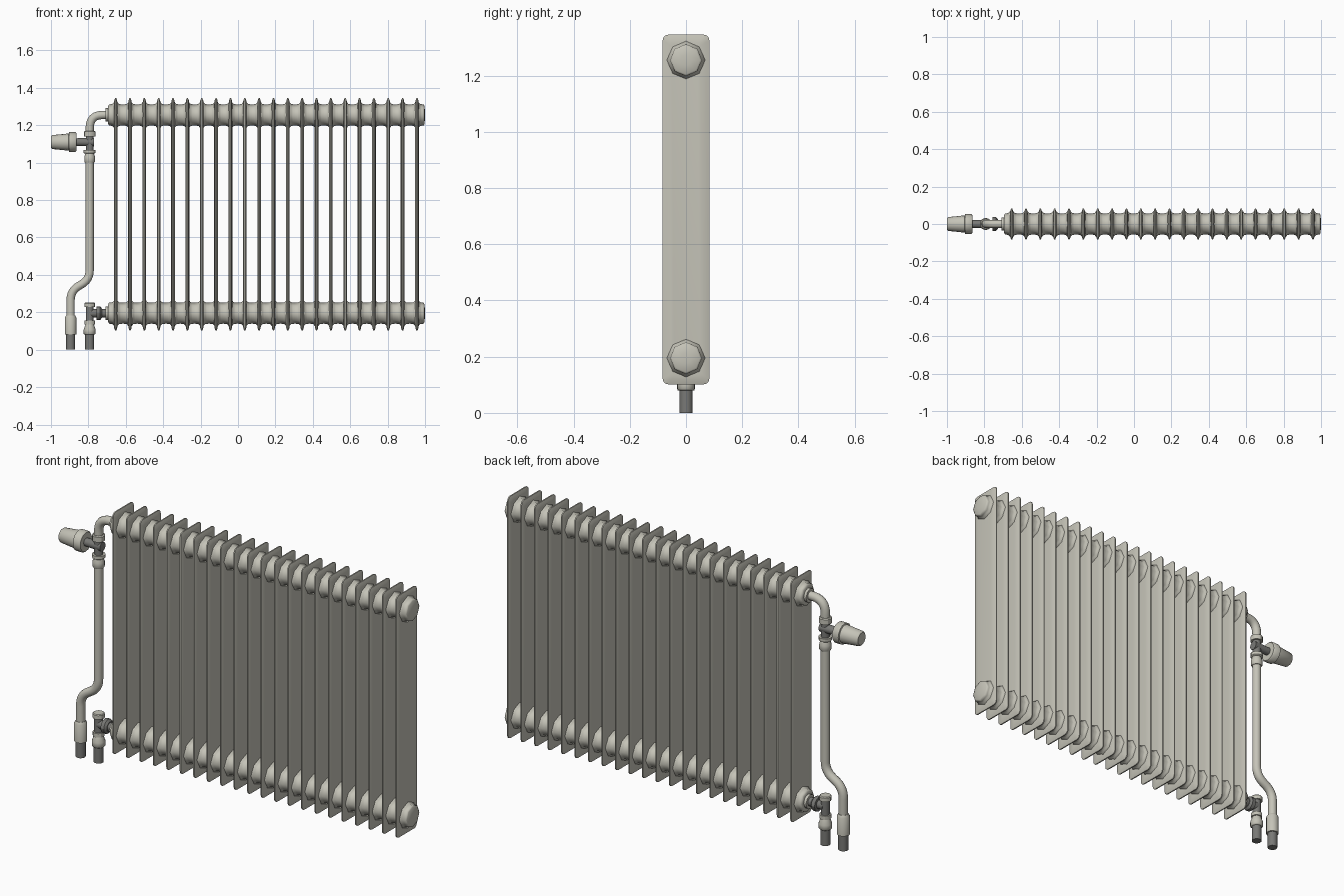
import bpy, bmesh, math
from mathutils import Vector

if "Cube" in bpy.data.objects:
    bpy.data.objects.remove(bpy.data.objects["Cube"])


def material(name, rgb):
    m = bpy.data.materials.new(name)
    m.diffuse_color = (*rgb, 1)
    m.use_nodes = True
    m.node_tree.nodes["Principled BSDF"].inputs["Base Color"].default_value = m.diffuse_color
    return m


CREAM = material("warm grey enamel", (0.56, 0.55, 0.48))
METAL = material("dark grey metal", (0.19, 0.19, 0.18))


def build(name, rings, mat, angle=50):
    """Skin a list of closed rings and cap both ends."""
    bm = bmesh.new()
    vs = [[bm.verts.new(p) for p in ring] for ring in rings]
    n = len(rings[0])
    for a, b in zip(vs, vs[1:]):
        for i in range(n):
            j = (i + 1) % n
            bm.faces.new((a[i], a[j], b[j], b[i]))
    bm.faces.new(vs[0])
    bm.faces.new(vs[-1])
    bmesh.ops.recalc_face_normals(bm, faces=bm.faces)
    me = bpy.data.meshes.new(name)
    bm.to_mesh(me)
    bm.free()
    me.materials.append(mat)
    ob = bpy.data.objects.new(name, me)
    bpy.context.collection.objects.link(ob)
    bpy.context.view_layer.objects.active = ob
    ob.select_set(True)
    bpy.ops.object.shade_smooth_by_angle(angle=math.radians(angle))
    ob.select_set(False)
    return ob


def lathe(name, axis, centre, profile, mat, sides=16, angle=50):
    """Profile of (position, radius) turned about x (centre = z) or z (centre = x)."""
    rings = []
    for t, r in profile:
        ring = []
        for i in range(sides):
            a = 2 * math.pi * i / sides
            c, s = r * math.cos(a), r * math.sin(a)
            ring.append((t, c, centre + s) if axis == 'x' else (centre + c, s, t))
        rings.append(ring)
    return build(name, rings, mat, angle)


def pipe(name, pts, radius, mat, bend=0.06, sides=16):
    """Round pipe through (x, z) points with rounded bends."""
    P = [Vector((x, 0, z)) for x, z in pts]
    path = [P[0]]
    for a, b, c in zip(P, P[1:], P[2:]):
        s, e = b + (a - b).normalized() * bend, b + (c - b).normalized() * bend
        path += [s.lerp(b, t / 6).lerp(b.lerp(e, t / 6), t / 6) for t in range(7)]
    path.append(P[-1])
    rings = []
    for i, p in enumerate(path):
        d = (path[min(i + 1, len(path) - 1)] - path[max(i - 1, 0)]).normalized()
        u, v = Vector((0, 1, 0)), d.cross(Vector((0, 1, 0)))
        rings.append([p + radius * (math.cos(a) * u + math.sin(a) * v)
                      for a in (2 * math.pi * k / sides for k in range(sides))])
    return build(name, rings, mat)


# radiator fins: thin rounded plates with bevelled edges
FINS, X0, STEP = 22, -0.654, 0.0767
ZT, ZB = 1.255, 0.195


def plate_ring(x, inset, r):
    hy, hz, ring = 0.083 - inset, 0.622 - inset, []
    for k, (sy, sz) in enumerate(((1, 1), (-1, 1), (-1, -1), (1, -1))):
        for j in range(4):
            a = math.pi / 2 * (k + j / 3)
            ring.append((x, sy * (hy - r) + r * math.cos(a),
                         0.7235 + sz * (hz - r) + r * math.sin(a)))
    return ring


for i in range(FINS):
    x = X0 + i * STEP
    build(f"fin_{i + 1}", [plate_ring(x - 0.010, 0.032, 0.010), plate_ring(x - 0.008, 0.014, 0.014),
                           plate_ring(x - 0.003, 0, 0.02), plate_ring(x + 0.003, 0, 0.02),
                           plate_ring(x + 0.008, 0.014, 0.014), plate_ring(x + 0.010, 0.032, 0.010)],
          CREAM, 60)

# upper and lower headers: ribbed hubs that flare into every fin
header = [(X0 - STEP / 2 - 0.002, 0.046)]
for i in range(FINS):
    x = X0 + i * STEP
    header += [(x + d, r) for d, r in ((-0.036, 0.056), (-0.028, 0.057), (-0.017, 0.059), (-0.009, 0.068),
                                       (0.009, 0.068), (0.017, 0.059), (0.028, 0.057), (0.036, 0.056))]
header += [(0.996, 0.05), (1.0, 0.02)]
for nm, z in (("upper", ZT), ("lower", ZB)):
    lathe(nm + "_header", 'x', z, header, CREAM, 8, 60)
    lathe(nm + "_bush", 'x', z, [(-0.708, 0.036), (-0.69, 0.036)], CREAM, 8)

# supply pipe and elbow
PX, SX = -0.793, -0.895
pipe("upper_elbow", [(-0.69, ZT), (PX, ZT), (PX, 1.15)], 0.022, CREAM, 0.07)
pipe("supply_pipe", [(PX, 1.04), (PX, 0.375), (SX, 0.315), (SX, 0.17)], 0.022, CREAM, 0.05)
lathe("supply_sleeve", 'z', SX, [(0.08, 0.031), (0.172, 0.031), (0.184, 0.024)], CREAM)
lathe("supply_stub", 'z', SX, [(0, 0.024), (0.09, 0.024)], METAL)

# thermostatic valve
lathe("elbow_nut", 'z', PX, [(1.14, 0.031), (1.166, 0.031), (1.17, 0.026)], CREAM, 12, 30)
lathe("valve_body", 'z', PX, [(1.06, 0.021), (1.145, 0.021)], METAL)
lathe("valve_spindle", 'x', 1.11, [(-0.875, 0.02), (-0.77, 0.023)], METAL)
lathe("valve_nut", 'z', PX, [(1.048, 0.026), (1.052, 0.032), (1.068, 0.032)], CREAM, 12, 30)
lathe("valve_sleeve", 'z', PX, [(1.0, 0.025), (1.006, 0.029), (1.03, 0.029), (1.05, 0.022)], CREAM)
lathe("thermostat_head", 'x', 1.11, [(-1.0, 0.031), (-0.994, 0.037), (-0.905, 0.046), (-0.903, 0.053),
                                     (-0.87, 0.053), (-0.864, 0.048)], CREAM, 16, 40)

# lower return valve
lathe("return_stub", 'z', PX, [(0, 0.024), (0.09, 0.024)], METAL)
lathe("return_sleeve", 'z', PX, [(0.08, 0.027), (0.085, 0.032), (0.108, 0.032), (0.135, 0.022)], CREAM)
lathe("return_nut", 'z', PX, [(0.135, 0.028), (0.155, 0.028)], CREAM, 12, 30)
lathe("return_body", 'z', PX, [(0.15, 0.021), (0.23, 0.021)], METAL)
lathe("return_cap", 'z', PX, [(0.228, 0.029), (0.248, 0.029), (0.252, 0.025)], CREAM, 12, 30)
lathe("return_tail", 'x', ZB, [(-0.79, 0.022), (-0.69, 0.022)], METAL)
lathe("return_union", 'x', ZB, [(-0.757, 0.037), (-0.738, 0.037), (-0.728, 0.026)], METAL, 12, 30)
